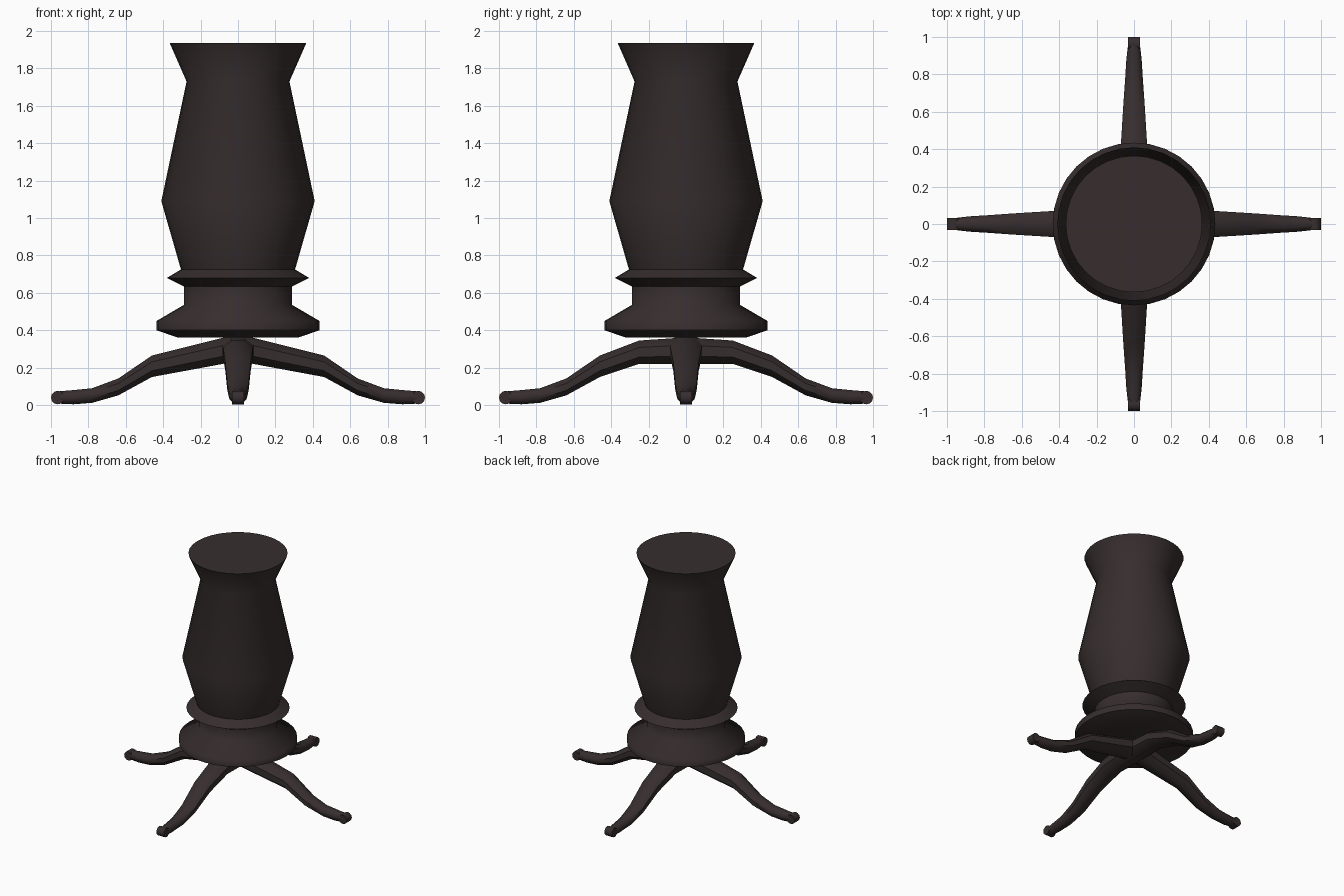
import bpy, bmesh, math
from mathutils import Matrix, Vector

cube = bpy.data.objects.get("Cube")
if cube:
    bpy.data.objects.remove(cube, do_unlink=True)

# One dark brown finish
COLOUR = (0.038, 0.027, 0.027, 1)
mat = bpy.data.materials.new("dark_brown")
mat.diffuse_color = COLOUR
mat.use_nodes = True
bsdf = next(n for n in mat.node_tree.nodes if n.type == 'BSDF_PRINCIPLED')
bsdf.inputs["Base Color"].default_value = COLOUR
bsdf.inputs["Roughness"].default_value = 0.6


def finish(bm, name, angle):
    bmesh.ops.recalc_face_normals(bm, faces=bm.faces[:])
    mesh = bpy.data.meshes.new(name)
    bm.to_mesh(mesh)
    bm.free()
    mesh.materials.append(mat)
    ob = bpy.data.objects.new(name, mesh)
    bpy.context.collection.objects.link(ob)
    bpy.ops.object.select_all(action='DESELECT')
    ob.select_set(True)
    bpy.context.view_layer.objects.active = ob
    bpy.ops.object.shade_smooth_by_angle(angle=math.radians(angle))
    return ob


def skin(bm, rings):
    """Join equal rings of points into a closed tube with flat caps."""
    loops = [[bm.verts.new(p) for p in ring] for ring in rings]
    n = len(loops[0])
    for a, b in zip(loops, loops[1:]):
        for i in range(n):
            j = (i + 1) % n
            bm.faces.new((a[i], a[j], b[j], b[i]))
    bm.faces.new(loops[0][::-1])
    bm.faces.new(loops[-1])


def turn(i, n, offset=0):
    a = 2 * math.pi * (i + offset) / n
    return math.cos(a), math.sin(a)


# Turned column: radius, height
PROFILE = [(0.32, 0.36), (0.435, 0.40), (0.435, 0.45), (0.29, 0.535),
           (0.29, 0.635), (0.38, 0.68), (0.305, 0.725), (0.41, 1.09),
           (0.275, 1.73), (0.365, 1.935)]
bm = bmesh.new()
skin(bm, [[(r * c, r * s, z) for c, s in (turn(i, 32) for i in range(32))]
          for r, z in PROFILE])
finish(bm, "column", 60)

# Leg stations: distance out, underside, top, half width
OUTER = [(0.46, 0.15, 0.265, 0.068), (0.64, 0.052, 0.142, 0.057),
         (0.78, 0.012, 0.09, 0.047), (0.88, 0.004, 0.08, 0.041),
         (0.965, 0.008, 0.073, 0.031)]
SIDE_ROOT = [(0, 0.235, 0.38, 0.09)]
LONG_ROOT = [(0, 0.22, 0.362, 0.09), (0.25, 0.22, 0.345, 0.08)]


def leg(name, root, angle):
    bm = bmesh.new()
    k = 1 / math.cos(math.pi / 8)
    rings = []
    for x, low, high, w in root + OUTER:
        mid, h = (low + high) / 2, (high - low) / 2
        rings.append([(x, w * k * c, mid + h * k * s)
                      for c, s in (turn(i, 8, 0.5) for i in range(8))])
    skin(bm, rings)
    # Rolled toe lying across the end of the leg
    toe = bmesh.ops.create_cone(bm, cap_ends=True, segments=12, radius1=0.036,
                                radius2=0.036, depth=0.066)["verts"]
    bmesh.ops.rotate(bm, verts=toe, matrix=Matrix.Rotation(math.pi / 2, 3, 'X'))
    bmesh.ops.translate(bm, verts=toe, vec=Vector((0.964, 0, 0.04)))
    bmesh.ops.rotate(bm, verts=bm.verts[:], matrix=Matrix.Rotation(angle, 3, 'Z'))
    finish(bm, name, 50)


for i, side in enumerate(("left", "back", "right", "front")):
    leg(side + "_leg", LONG_ROOT if i % 2 else SIDE_ROOT, i * math.pi / 2)
